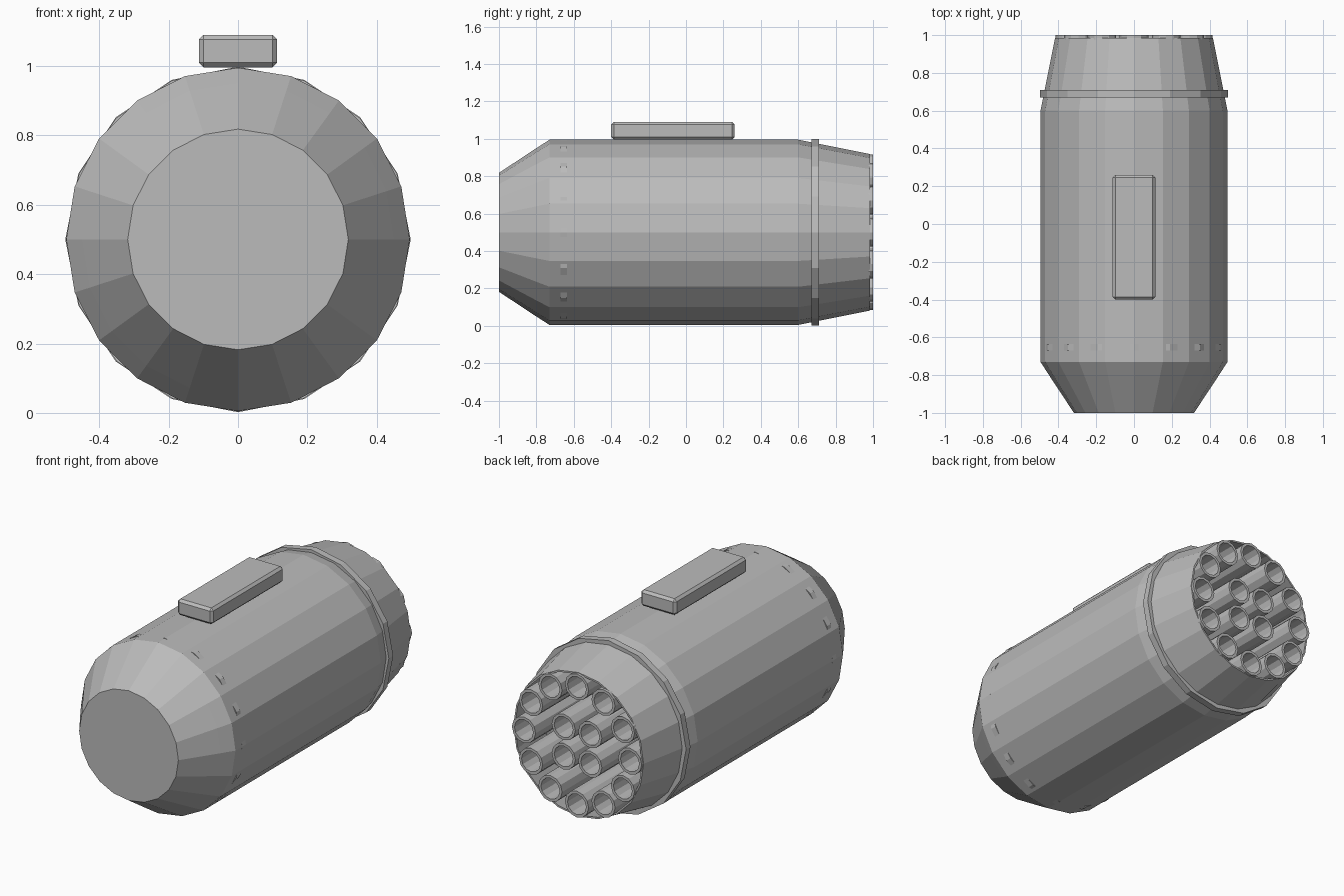
import bpy, bmesh, math

if "Cube" in bpy.data.objects:
    bpy.data.objects.remove(bpy.data.objects["Cube"])

CZ = 0.5  # height of the pod axis

grey = bpy.data.materials.new("plain_grey")
grey.diffuse_color = (0.5, 0.5, 0.5, 1)
grey.use_nodes = True
grey.node_tree.nodes["Principled BSDF"].inputs["Base Color"].default_value = grey.diffuse_color


def finish(name, bm):
    bmesh.ops.remove_doubles(bm, verts=bm.verts, dist=1e-5)
    bmesh.ops.recalc_face_normals(bm, faces=bm.faces)
    me = bpy.data.meshes.new(name)
    bm.to_mesh(me)
    bm.free()
    me.materials.append(grey)
    ob = bpy.data.objects.new(name, me)
    bpy.context.collection.objects.link(ob)
    return ob


def lathe(name, profile, sides, cx=0, cz=CZ, closed=False):
    """Spin (y, radius) points round an axis along y."""
    bm = bmesh.new()
    rings = []
    for y, r in profile:
        if r == 0:
            rings.append([bm.verts.new((cx, y, cz))] * sides)
        else:
            rings.append([bm.verts.new((cx + r * math.cos(2 * math.pi * i / sides), y,
                                        cz + r * math.sin(2 * math.pi * i / sides)))
                          for i in range(sides)])
    pairs = list(zip(rings, rings[1:]))
    if closed:
        pairs.append((rings[-1], rings[0]))
    for a, b in pairs:
        for i in range(sides):
            j = (i + 1) % sides
            vs = list(dict.fromkeys([a[i], a[j], b[j], b[i]]))
            bm.faces.new(vs)
    return finish(name, bm)


# Pod casing: flat nose, tapered shoulders, hollow tail with an inner bulkhead
lathe("pod_casing", [(-1, 0), (-1, 0.318), (-0.8, 0.45), (-0.73, 0.495), (0.6, 0.495),
                     (0.985, 0.418), (0.985, 0.408), (0.6, 0.485), (0, 0.485), (0, 0)], 20)

# Thin bands, 16 sided so their corners break through the casing
for name, y0, y1, r in (("front_band", -0.67, -0.635, 0.496),
                        ("rear_collar", 0.67, 0.71, 0.498)):
    lathe(name, [(y0, r), (y1, r), (y1, 0.46), (y0, 0.46)], 16, closed=True)

# Launch tubes: outer ring of twelve, inner square of four
spots = [(0.34 * math.cos(math.radians(30 * k)), 0.34 * math.sin(math.radians(30 * k)))
         for k in range(12)]
spots += [(sx * 0.085, sz * 0.085) for sx in (-1, 1) for sz in (-1, 1)]
for n, (x, z) in enumerate(spots):
    lathe(f"launch_tube_{n + 1}", [(0.0, 0.076), (1, 0.076), (1, 0.06), (0.02, 0.06), (0.02, 0)],
          12, x, CZ + z)

# Mounting block on top
bm = bmesh.new()
bmesh.ops.create_cube(bm, size=1)
for v in bm.verts:
    v.co = (v.co.x * 0.226, -0.07 + v.co.y * 0.66, 1.043 + v.co.z * 0.094)
bmesh.ops.bevel(bm, geom=bm.edges[:], offset=0.014, segments=1, affect='EDGES')
finish("mounting_block", bm)
